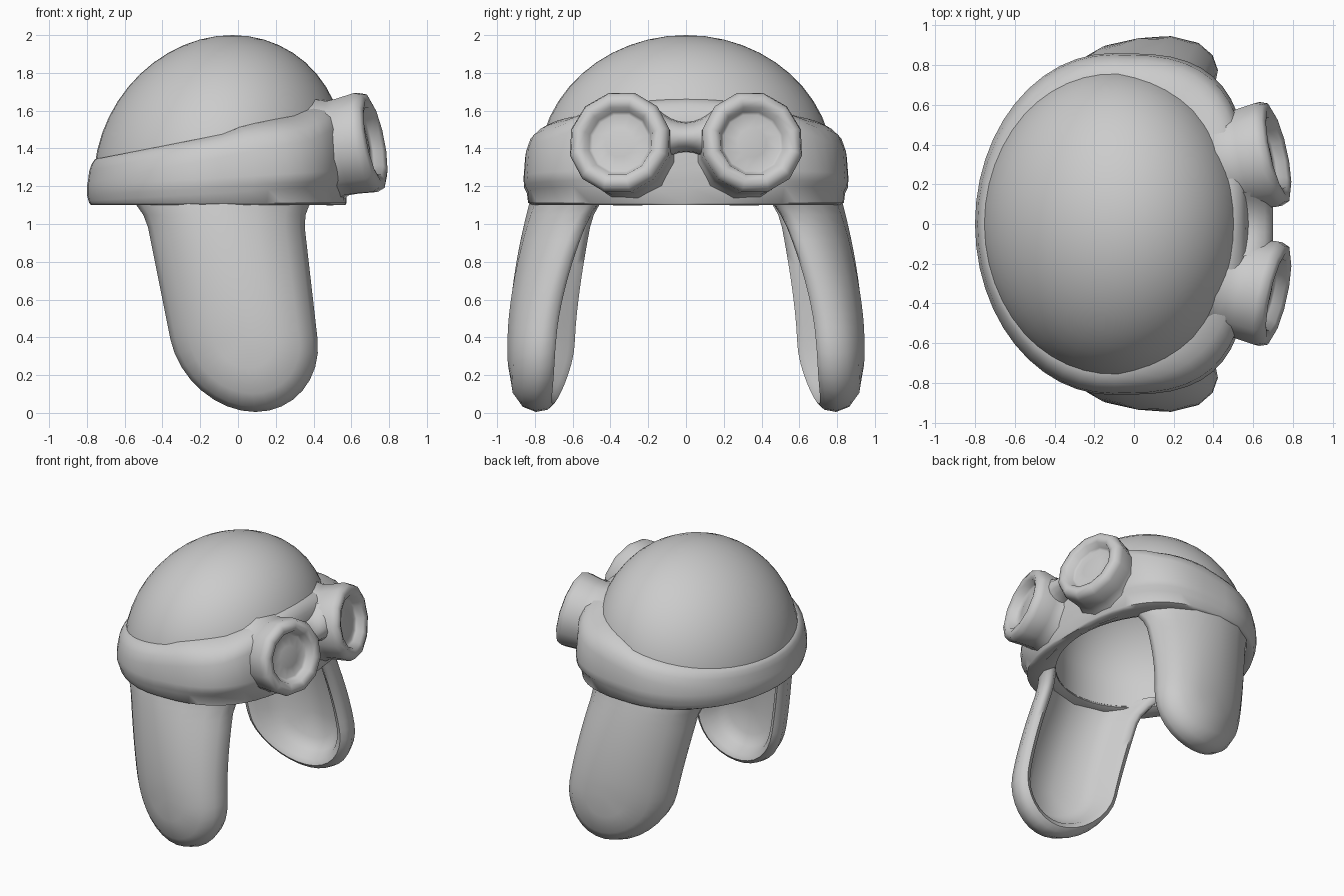
import bpy, bmesh, math
from mathutils import Vector

if "Cube" in bpy.data.objects:
    bpy.data.objects.remove(bpy.data.objects["Cube"])

grey = bpy.data.materials.new("plain grey")
grey.use_nodes = True
grey.diffuse_color = (0.6, 0.6, 0.6, 1)
grey.node_tree.nodes["Principled BSDF"].inputs["Base Color"].default_value = (0.6, 0.6, 0.6, 1)


def loft(name, rows, loop=True, closed=False, mirror=False, angle=60):
    """Skin quads between rows of points; closed joins the last row to the first."""
    bm = bmesh.new()
    grid = [[bm.verts.new(p) for p in row] for row in rows]
    n = len(rows[0])
    pairs = list(zip(grid, grid[1:])) + ([(grid[-1], grid[0])] if closed else [])
    for a, b in pairs:
        for i in range(n if loop else n - 1):
            j = (i + 1) % n
            bm.faces.new((a[i], a[j], b[j], b[i]))
    bmesh.ops.remove_doubles(bm, verts=bm.verts, dist=0.0005)
    bmesh.ops.recalc_face_normals(bm, faces=bm.faces)
    mesh = bpy.data.meshes.new(name)
    bm.to_mesh(mesh)
    bm.free()
    mesh.materials.append(grey)
    obj = bpy.data.objects.new(name, mesh)
    bpy.context.collection.objects.link(obj)
    bpy.ops.object.select_all(action="DESELECT")
    obj.select_set(True)
    bpy.context.view_layer.objects.active = obj
    bpy.ops.object.shade_smooth_by_angle(angle=math.radians(angle))
    if mirror:
        mod = obj.modifiers.new("mirror", "MIRROR")
        mod.use_axis = (False, True, False)
        mod.use_mirror_merge = False


def clamp(v):
    return max(0.0, min(1.0, v))


SEGMENTS = 48
ANGLES = [2 * math.pi * i / SEGMENTS for i in range(SEGMENTS)]


def dome_point(a, scale, z):
    cx = -0.1 + 0.1 * max(0, z - 1.3)
    return Vector((cx + 0.66 * scale * math.cos(a), 0.78 * scale * math.sin(a), z))


# Dome: outer skin down to the rim, then the hollow inside
steps = [math.pi / 2 * i / 12 for i in range(13)]
outer = [(math.sin(p), 1.3 + 0.7 * math.cos(p)) for p in steps]
inner = [(0.87 * math.sin(p), 1.3 + 0.61 * math.cos(p)) for p in reversed(steps)]
profile = outer + [(1, 1.13), (0.87, 1.13)] + inner
loft("cap_dome", [[dome_point(a, s, z) for a in ANGLES] for s, z in profile])


# Band: tilted strap, squarer toward the goggles, with the padded cap rim below
def band_outline(a):
    c, s = math.cos(a), math.sin(a)
    power = 2 / 3.2 if c > 0 else 1
    return Vector((-0.11 + 0.69 * math.copysign(abs(c) ** power, c),
                   0.86 * math.copysign(abs(s) ** power, s), 0))


def band_row(blend, scale, level, dz):
    row = []
    for a in ANGLES:
        o = band_outline(a)
        top = 1.47 + 0.19 * o.x + 0.3 * max(0, o.x - 0.4)
        low = 1.2 + 0.06 * o.x
        o.z = {"top": top, "low": low, "rim": 1.1}[level] + dz
        shrink = math.sqrt(1 - (max(0, o.z - 1.3) / 0.7) ** 2)
        row.append(dome_point(a, scale * shrink, o.z).lerp(o, blend))
    return row


band = [(0, 0.97, "top", 0.03), (0.08, 1, "top", 0.025), (0.4, 1, "top", 0),
        (0.68, 1, "top", -0.035), (0.9, 1, "top", -0.1), (1, 1, "low", 0.05),
        (0.97, 1, "low", 0.0), (0.78, 1, "low", -0.03), (0.7, 1, "rim", 0.012),
        (0.45, 1, "rim", 0), (0, 0.93, "rim", 0), (0, 0.87, "rim", 0.02),
        (0, 0.89, "rim", 0.09)]
loft("strap_band", [band_row(*b) for b in band], closed=True)

# Ear flaps: a long U outline with a rolled edge and a hollow inner face
ARC_Z, ARC_H, TOP_Z = 0.39, 0.385, 1.18


def flap_x(side, z, scale):
    t = (z - 0.4) / 0.7
    mid, half = 0.03 - 0.11 * t, 0.39 + 0.03 * t + 2.5 * max(0, z - 0.98) ** 2
    return mid + half * scale * side


def flap_row(scale, depth):
    path = [(-1, TOP_Z + (ARC_Z - TOP_Z) * i / 12) for i in range(12)]
    for i in range(17):
        a = math.pi * i / 16
        path.append((-math.cos(a), ARC_Z - scale * ARC_H * math.sin(a)))
    path += [(1, ARC_Z + (TOP_Z - ARC_Z) * i / 12) for i in range(1, 13)]
    row = []
    for side, z in path:
        x = flap_x(side, z, scale)
        t = clamp((z - 0.3) / 0.8)
        bend = x - 0.2 + 0.3 * t
        y = 0.945 - 0.2 * max(0, z - 0.4) ** 1.6
        y -= (0.48 + (0.42 if bend < 0 else 0.25) * t) * bend ** 2
        row.append(Vector((x, y - depth, z)))
    return row


flap = [(0, 0), (0.4, 0), (0.75, 0.025), (0.93, 0.075), (1, 0.145), (0.97, 0.205),
        (0.89, 0.235), (0.79, 0.22), (0.69, 0.15), (0.5, 0.105), (0, 0.09)]
loft("ear_flap", [flap_row(*f) for f in flap], loop=False, mirror=True)

# Goggle cups: twelve-sided turned shape with a flared socket and a recessed lens
axis = Vector((1, 0.22, 0.2)).normalized()
across = Vector((0, 0, 1)).cross(axis).normalized()
up = axis.cross(across)
face = Vector((0.72, 0.36, 1.44))


def ring(radius, height):
    return [face + axis * height + radius * (across * math.cos(a) + up * math.sin(a))
            for a in [2 * math.pi * (i + 0.5) / 12 for i in range(12)]]


cup = [(0.3, -0.3), (0.285, -0.26), (0.262, -0.2), (0.264, -0.15), (0.276, -0.045),
       (0.26, -0.005), (0.225, 0.008), (0.188, -0.005), (0.17, -0.05), (0.155, -0.06),
       (0.08, -0.048), (0, -0.045)]
loft("goggle_cup", [ring(*c) for c in cup], mirror=True)

# Nose bridge: a web from the strap to the cups, narrow in the middle
bridge = []
for i in range(9):
    y = -0.16 + 0.04 * i
    tall = 0.08 + 3 * y * y
    bridge.append([Vector((0.56 + 0.14 * math.cos(a), y, 1.46 + tall * math.sin(a)))
                   for a in ANGLES[::3]])
loft("nose_bridge", bridge)
